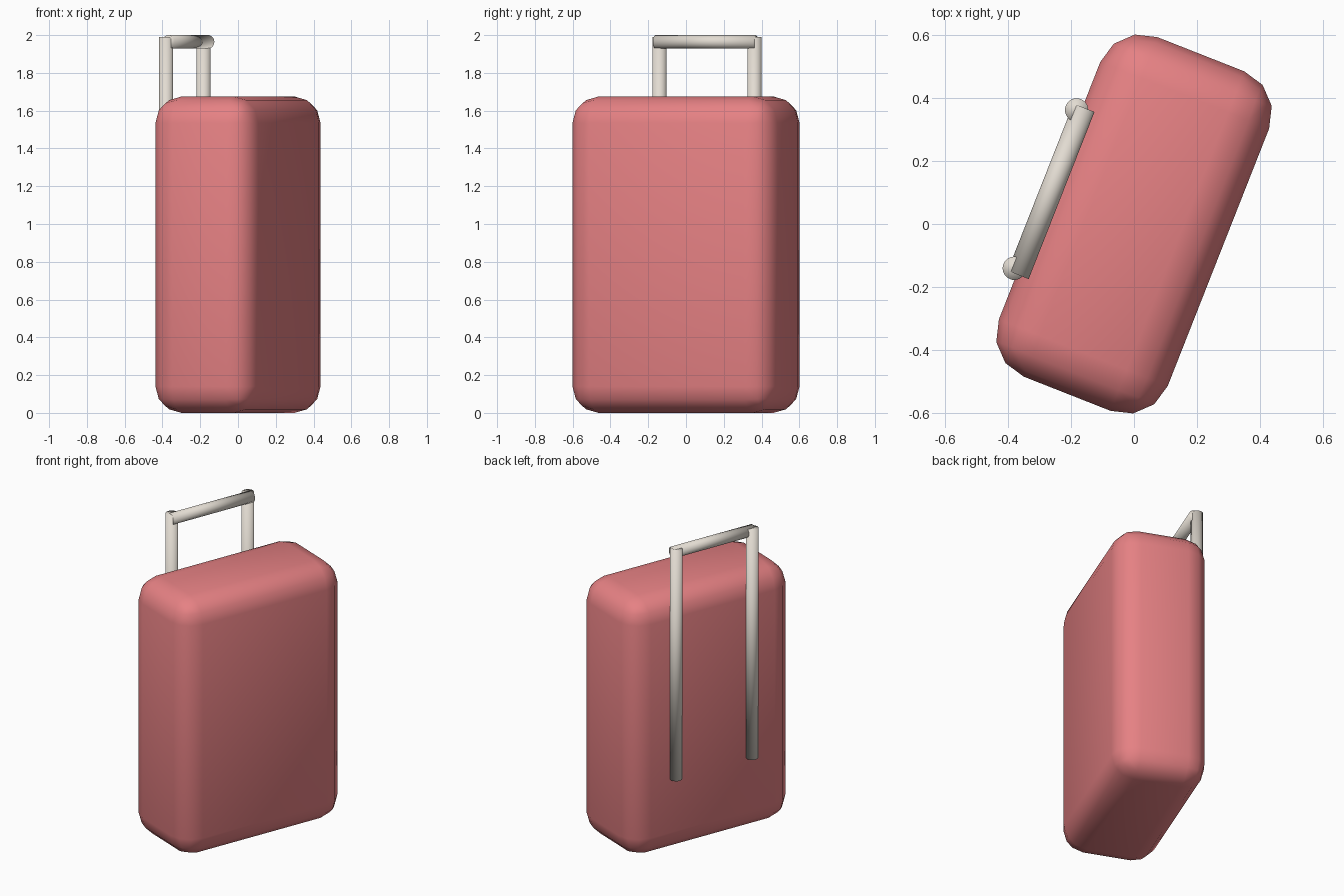
import bpy, math
from mathutils import Matrix

if "Cube" in bpy.data.objects:
    bpy.data.objects.remove(bpy.data.objects["Cube"])

YAW = Matrix.Rotation(math.radians(-21.5), 4, 'Z')  # whole suitcase is turned about z


def material(name, color):
    mat = bpy.data.materials.new(name)
    mat.diffuse_color = color
    mat.use_nodes = True
    mat.node_tree.nodes["Principled BSDF"].inputs["Base Color"].default_value = mat.diffuse_color
    return mat


red = material("red_shell", (0.79, 0.22, 0.23, 1))
cream = material("cream_metal", (0.76, 0.71, 0.64, 1))


def finish(name, mat):
    ob = bpy.context.object
    ob.name = name
    ob.data.materials.append(mat)
    bpy.ops.object.shade_smooth()
    ob.data.transform(YAW @ ob.matrix_basis)
    ob.matrix_basis = Matrix.Identity(4)
    return ob


def tube(name, radius, length, loc, rot=(0, 0, 0)):
    bpy.ops.mesh.primitive_cylinder_add(vertices=32, radius=radius, depth=length,
                                        location=loc, rotation=rot)
    bpy.context.view_layer.update()
    return finish(name, cream)


# Rounded suitcase shell
bpy.ops.mesh.primitive_cube_add(size=1, location=(0, 0, 0.8375))
bpy.context.object.scale = (0.576, 1.158, 1.675)
bpy.context.view_layer.update()
body = finish("suitcase_body", red)
bevel = body.modifiers.new("rounding", 'BEVEL')
bevel.width = 0.14
bevel.segments = 3

# Two telescopic rails on the back
for side, label in ((-1, "left"), (1, "right")):
    tube(f"handle_rail_{label}", 0.037, 1.5, (-0.302, side * 0.27, 1.24))

# Grip bar across the rail tops
tube("handle_grip", 0.036, 0.57, (-0.283, 0, 1.964), (math.pi / 2, 0, 0))
